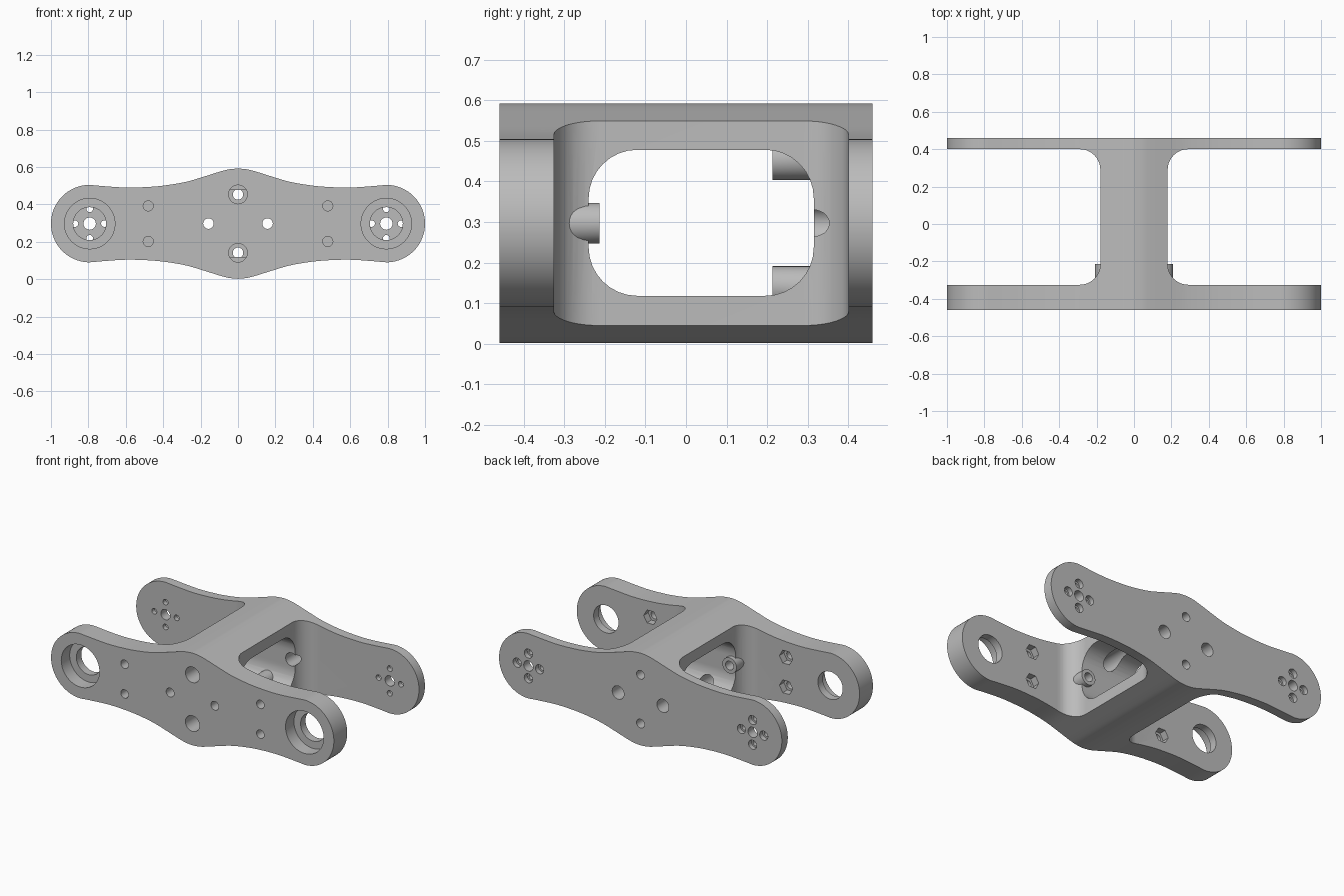
import bpy, bmesh, math
from mathutils import Vector

if "Cube" in bpy.data.objects:
    bpy.data.objects.remove(bpy.data.objects["Cube"], do_unlink=True)

MID = 0.297      # height of the horizontal centre line
FRONT, BACK = -0.46, 0.46
END_X, END_R = 0.793, 0.207

grey = bpy.data.materials.new("plain grey")
grey.use_nodes = True
COLOUR = (0.5, 0.5, 0.5, 1)
grey.diffuse_color = COLOUR
grey.node_tree.nodes["Principled BSDF"].inputs["Base Color"].default_value = COLOUR


def prism(name, profile, low, high, axis="y"):
    """Extrude a 2D profile along one axis."""
    place = {"x": lambda a, b, h: (h, a, b),
             "y": lambda a, b, h: (a, h, b),
             "z": lambda a, b, h: (a, b, h)}[axis]
    bm = bmesh.new()
    rings = [[bm.verts.new(place(a, b, h)) for a, b in profile] for h in (low, high)]
    for ring in rings:
        bm.faces.new(ring)
    n = len(profile)
    for i in range(n):
        j = (i + 1) % n
        bm.faces.new((rings[0][i], rings[0][j], rings[1][j], rings[1][i]))
    bmesh.ops.recalc_face_normals(bm, faces=bm.faces)
    mesh = bpy.data.meshes.new(name)
    bm.to_mesh(mesh)
    bm.free()
    mesh.materials.append(grey)
    obj = bpy.data.objects.new(name, mesh)
    bpy.context.collection.objects.link(obj)
    return obj


def circle(x, z, r, sides=32):
    return [(x + r * math.cos(math.tau * i / sides), z + r * math.sin(math.tau * i / sides))
            for i in range(sides)]


def rounded_rect(x0, x1, y0, y1, r, steps=10):
    points = []
    corners = [(x1 - r, y1 - r), (x0 + r, y1 - r), (x0 + r, y0 + r), (x1 - r, y0 + r)]
    for k, (cx, cy) in enumerate(corners):
        for i in range(steps + 1):
            a = math.pi / 2 * (k + i / steps)
            points.append((cx + r * math.cos(a), cy + r * math.sin(a)))
    return points


def smooth_path(pts, steps=5):
    """Catmull-Rom curve through the points."""
    p = [Vector(q) for q in pts]
    p = [2 * p[0] - p[1]] + p + [2 * p[-1] - p[-2]]
    out = []
    for a, b, c, d in zip(p, p[1:], p[2:], p[3:]):
        for i in range(steps):
            t = i / steps
            out.append(0.5 * (2 * b + (c - a) * t + (2 * a - 5 * b + 4 * c - d) * t ** 2
                              + (3 * b - a - 3 * c + d) * t ** 3))
    return out


# Waisted outline: one quarter, mirrored to all four
quarter = [tuple(v) for v in smooth_path(
    [(0, 0.295), (0.05, 0.29), (0.1, 0.277), (0.18, 0.252), (0.28, 0.223),
     (0.4, 0.203), (0.5, 0.195), (0.6, 0.193), (0.7, 0.199), (END_X, END_R)])]
for i in range(25):
    a = math.pi / 2 * (1 - i / 24)
    quarter.append((END_X + END_R * math.cos(a), END_R * math.sin(a)))
half = quarter + [(x, -z) for x, z in quarter[-2::-1]]
outline = [(x, MID + z) for x, z in half + [(-x, z) for x, z in half[-2:0:-1]]]
bracket = prism("bracket_body", outline, FRONT, BACK)


def combine(tool, operation="DIFFERENCE"):
    mod = bracket.modifiers.new("step", "BOOLEAN")
    mod.operation, mod.solver, mod.object = operation, "EXACT", tool
    bpy.context.view_layer.objects.active = bracket
    bpy.ops.object.modifier_apply(modifier=mod.name)
    bpy.data.objects.remove(tool, do_unlink=True)


def drill(x, z, r, low, high, sides=32):
    combine(prism("drill", circle(x, z, r, sides), low, high))


# Side openings that leave the two plates and the filleted centre column
for s in (-1, 1):
    x0, x1 = sorted((s * 0.18, s * 1.4))
    combine(prism("side_opening", rounded_rect(x0, x1, -0.325, 0.40, 0.11), -0.5, 1.5, "z"))

# Window through the column
combine(prism("window", rounded_rect(-0.24, 0.315, 0.118, 0.478, 0.12, 8), -0.5, 0.5, "x"))

# Bolt bosses: front pair side by side, back pair stacked, each facing a clearance hole
for s in (-1, 1):
    x, z = s * 0.158, MID + s * 0.156
    combine(prism("boss", circle(x, MID, 0.05), -0.40, -0.213), "UNION")
    combine(prism("boss", circle(0, z, 0.05), 0.213, 0.43), "UNION")
for s in (-1, 1):
    x, z = s * 0.158, MID + s * 0.156
    drill(x, MID, 0.028, -0.6, -0.1)
    drill(x, MID, 0.042, 0.1, 0.6)
    drill(0, z, 0.028, 0.1, 0.6)
    drill(0, z, 0.05, -0.6, -0.1)

for s in (-1, 1):
    # Bearing seat in the front plate
    drill(s * END_X, MID, 0.135, -0.6, FRONT + 0.085, 48)
    drill(s * END_X, MID, 0.088, -0.6, -0.2, 40)
    # Screw holes with hexagonal nut pockets on the inner side
    for dz in (-0.095, 0.095):
        drill(s * 0.48, MID + dz, 0.027, -0.6, -0.2, 24)
        drill(s * 0.48, MID + dz, 0.047, -0.37, -0.2, 6)
    # Horn mounting holes in the back plate, countersunk from behind
    drill(s * END_X, MID, 0.033, 0.35, 0.6, 24)
    for k in range(4):
        x = s * END_X + 0.079 * math.cos(k * math.pi / 2)
        z = MID + 0.079 * math.sin(k * math.pi / 2)
        drill(x, z, 0.018, 0.35, 0.6, 20)
        drill(x, z, 0.029, 0.43, 0.6, 24)

bpy.ops.object.select_all(action="DESELECT")
bracket.select_set(True)
bpy.context.view_layer.objects.active = bracket
bpy.ops.object.shade_smooth_by_angle(angle=math.radians(30))
